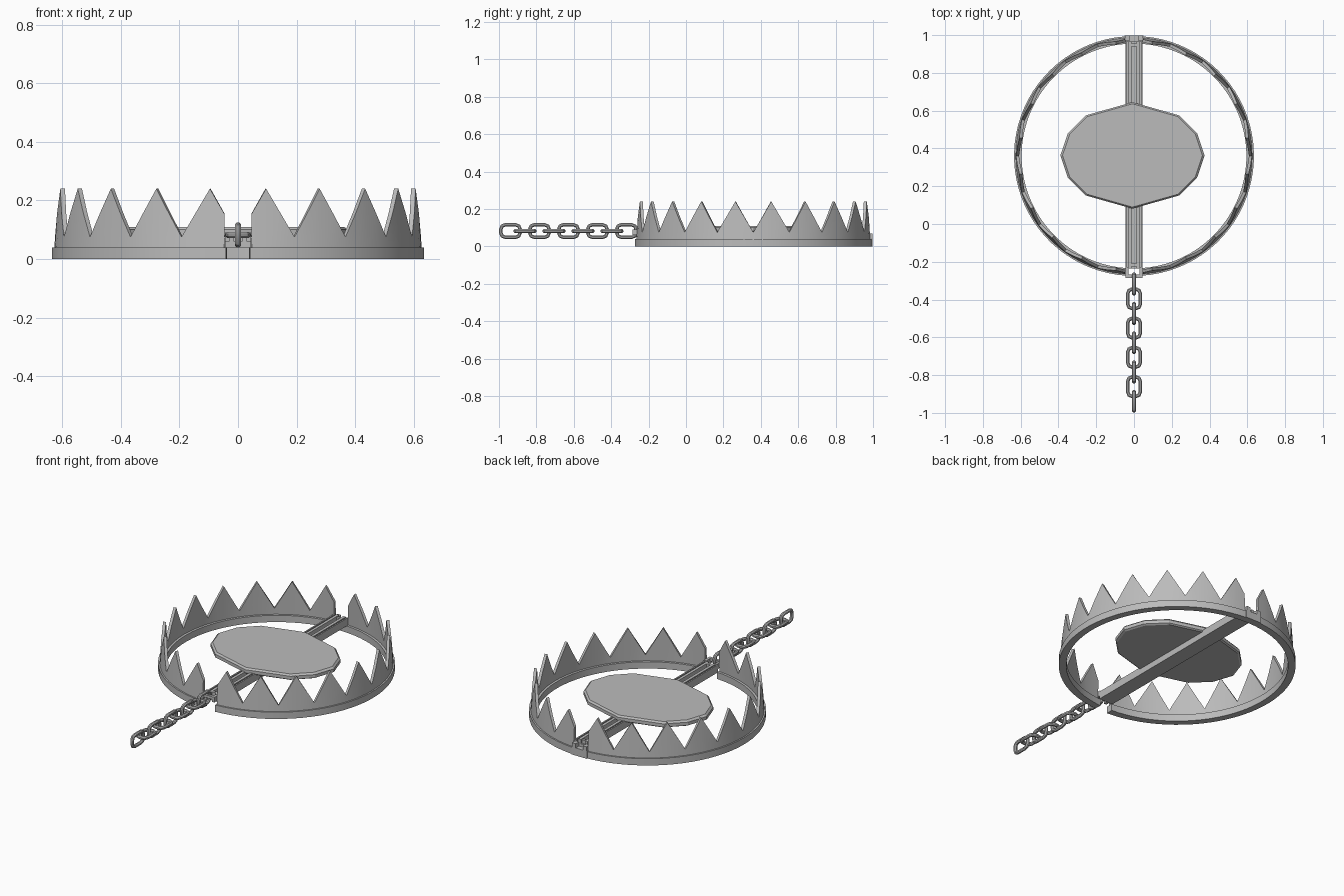
import bpy, bmesh, math
from mathutils import Vector

if "Cube" in bpy.data.objects:
    bpy.data.objects.remove(bpy.data.objects["Cube"])

CY = 0.36          # centre of the trap ring
steel = bpy.data.materials.new("steel grey")
steel.diffuse_color = (0.5, 0.5, 0.5, 1)
steel.use_nodes = True
steel.node_tree.nodes["Principled BSDF"].inputs["Base Color"].default_value = steel.diffuse_color


def finish(name, bm, smooth=True):
    bmesh.ops.recalc_face_normals(bm, faces=bm.faces)
    me = bpy.data.meshes.new(name)
    bm.to_mesh(me)
    bm.free()
    me.materials.append(steel)
    ob = bpy.data.objects.new(name, me)
    bpy.context.collection.objects.link(ob)
    if smooth:
        bpy.ops.object.select_all(action='DESELECT')
        ob.select_set(True)
        bpy.context.view_layer.objects.active = ob
        bpy.ops.object.shade_smooth_by_angle(angle=math.radians(30))
    return ob


def loft(bm, sections, closed=False):
    """Skin a list of point loops, capping the ends unless closed."""
    rows = [[bm.verts.new(p) for p in s] for s in sections]
    n = len(rows[0])
    for i in range(len(rows) if closed else len(rows) - 1):
        a, b = rows[i], rows[(i + 1) % len(rows)]
        for j in range(n):
            bm.faces.new((a[j], a[(j + 1) % n], b[(j + 1) % n], b[j]))
    if not closed:
        bm.faces.new(rows[0])
        bm.faces.new(rows[-1])


def polar(deg, r, z, side):
    # 0 degrees is the front (-y), turning towards side * x
    t = math.radians(deg)
    return (side * r * math.sin(t), CY - r * math.cos(t), z)


def box(bm, x0, x1, y0, y1, z0, z1):
    loft(bm, [[(x0, y, z0), (x1, y, z0), (x1, y, z1), (x0, y, z1)] for y in (y0, y1)])


def tooth_height(deg):
    # ten teeth per half, one every 18 degrees
    return 0.075 + 0.165 * (1 - abs((deg % 18) - 9) / 9)


for side, label in ((-1, "left"), (1, "right")):
    # base ring half, open at the front
    bm = bmesh.new()
    prof = [(0.595, 0), (0.635, 0), (0.635, 0.04), (0.595, 0.04)]
    angles = [3.7 + (180 - 3.7) * i / 40 for i in range(41)]
    loft(bm, [[polar(a, r, z, side) for r, z in prof] for a in angles])
    finish(label + "_base_ring", bm)

    # toothed jaw half, leaning slightly inwards
    bm = bmesh.new()
    angles = [4.3] + [4.5 * k for k in range(2, 39)] + [175.7]
    sections = []
    for a in angles:
        z = tooth_height(a)
        ro = 0.627 - 0.065 * (z - 0.04)
        sections.append([polar(a, r, h, side) for r, h in
                         ((0.609, 0.035), (0.627, 0.035), (ro, z), (ro - 0.016, z))])
    loft(bm, sections)
    finish(label + "_jaw_teeth", bm)

# cross bar: flat strip with two raised rails and closed ends
bm = bmesh.new()
box(bm, -0.045, 0.045, -0.235, 0.965, 0.04, 0.06)
for s in (-1, 1):
    box(bm, min(s * 0.013, s * 0.03), max(s * 0.013, s * 0.03), -0.235, 0.965, 0.055, 0.085)
    box(bm, min(s * 0.037, s * 0.045), max(s * 0.037, s * 0.045), -0.235, 0.965, 0.055, 0.085)
box(bm, -0.03, 0.03, 0.94, 0.955, 0.055, 0.08)
box(bm, -0.03, 0.03, -0.225, -0.21, 0.055, 0.085)
finish("cross_bar", bm, False)

# hinge bracket at the back
bm = bmesh.new()
box(bm, -0.05, 0.05, 0.968, 0.998, 0, 0.045)
for s in (-1, 1):
    box(bm, s * 0.035 - 0.012, s * 0.035 + 0.012, 0.968, 0.998, 0.04, 0.07)
finish("hinge_bracket", bm, False)

# trigger plate: twelve-sided, with a bevelled top edge
bm = bmesh.new()
quarter = [(0.382, 0), (0.342, 0.118), (0.247, 0.212), (0, 0.282)]
half = quarter + [(-x, y) for x, y in quarter[-2::-1]]
outline = half + [(x, -y) for x, y in half[-2:0:-1]]
loft(bm, [[(-0.008 + x * k, 0.363 + y * k, z) for x, y in outline]
          for k, z in ((0.97, 0.075), (1, 0.081), (1, 0.1), (0.97, 0.11))])
finish("trigger_plate", bm, False)


def chain_link(name, y, upright):
    # rounded-rectangle loop of eight-sided wire
    hl, hw, c, wire = 0.051, 0.033, 0.022, 0.0105
    path = []
    for sx, sy, start in ((1, 1, 0), (-1, 1, 90), (-1, -1, 180), (1, -1, 270)):
        for k in range(3):
            t = math.radians(start + 45 * k)
            path.append(Vector((sx * (hw - c) + c * math.cos(t),
                                sy * (hl - c) + c * math.sin(t), 0)))
    n = len(path)
    sections = []
    for i, p in enumerate(path):
        tan = (path[(i + 1) % n] - path[i - 1]).normalized()
        out = Vector((tan.y, -tan.x, 0))
        ring = []
        for k in range(8):
            a = math.radians(45 * k + 22.5)
            q = p + wire * (out * math.cos(a) + Vector((0, 0, math.sin(a))))
            ring.append((q.z, y + q.y, 0.082 + q.x) if upright else (q.x, y + q.y, 0.082 + q.z))
        sections.append(ring)
    bm = bmesh.new()
    loft(bm, sections, closed=True)
    finish(name, bm)


# chain of alternating links, joined to the bar by a small pin
for i in range(9):
    chain_link("chain_link_%d" % (i + 1), -0.9385 + 0.0775 * i, i % 2 == 0)
bm = bmesh.new()
box(bm, -0.045, 0.045, -0.285, -0.268, 0.074, 0.09)
for s in (-1, 1):
    box(bm, s * 0.037 - 0.008, s * 0.037 + 0.008, -0.285, -0.23, 0.06, 0.09)
finish("chain_pin", bm, False)
